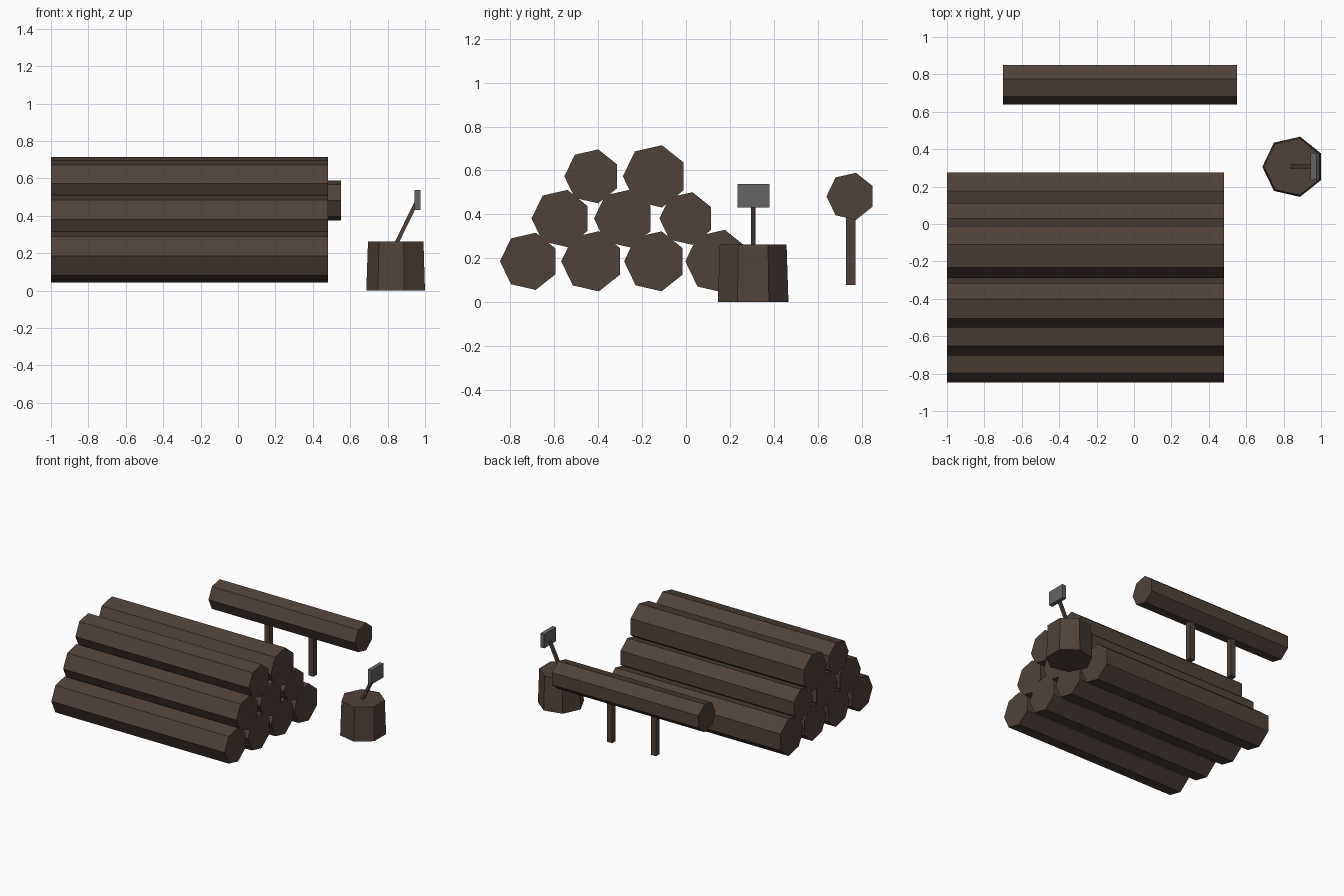
import bpy, bmesh, math
from mathutils import Vector, Matrix

if "Cube" in bpy.data.objects:
    bpy.data.objects.remove(bpy.data.objects["Cube"])


def material(name, rgb):
    m = bpy.data.materials.new(name)
    m.diffuse_color = (*rgb, 1.0)
    m.use_nodes = True
    m.node_tree.nodes["Principled BSDF"].inputs["Base Color"].default_value = m.diffuse_color
    return m


BARK = material("dark brown wood", (0.080, 0.054, 0.042))
STEEL = material("grey steel", (0.120, 0.125, 0.130))


def finish(name, bm, mat):
    bmesh.ops.recalc_face_normals(bm, faces=bm.faces)
    me = bpy.data.meshes.new(name)
    bm.to_mesh(me)
    bm.free()
    me.materials.append(mat)
    ob = bpy.data.objects.new(name, me)
    bpy.context.collection.objects.link(ob)
    return ob


def loft(name, rings, mat):
    """Solid between two matching rings of points."""
    bm = bmesh.new()
    a, b = [[bm.verts.new(p) for p in ring] for ring in rings]
    n = len(a)
    for i in range(n):
        j = (i + 1) % n
        bm.faces.new((a[i], a[j], b[j], b[i]))
    bm.faces.new(a)
    bm.faces.new(b)
    return finish(name, bm, mat)


def heptagon(r):
    """Seven points with one corner on the negative first axis."""
    return [(r * math.cos(math.pi + k * math.tau / 7),
             r * math.sin(math.pi + k * math.tau / 7)) for k in range(7)]


def log(name, x0, x1, y, z, r):
    loft(name, [[(x, y + u, z + v) for u, v in heptagon(r)] for x in (x0, x1)], BARK)


def box(name, centre, size, mat, rot=Matrix()):
    bm = bmesh.new()
    bmesh.ops.create_cube(bm, size=1, matrix=Matrix.Translation(centre) @ rot
                          @ Matrix.Diagonal((*size, 1)))
    return finish(name, bm, mat)


# Stacked log pile: three rows, each with its own log radii
rows = [(0.186, -0.714, (0.1335, 0.1405, 0.140, 0.147)),
        (0.381, -0.570, (0.1335, 0.135, 0.123)),
        (0.573, -0.428, (0.126, 0.1455))]
for ri, (z, y0, radii) in enumerate(rows):
    for i, r in enumerate(radii):
        log(f"pile_log_{ri + 1}_{i + 1}", -1.0, 0.48, y0 + 0.286 * i, z, r)

# Single raised log resting on two posts
log("raised_log", -0.70, 0.55, 0.75, 0.482, 0.110)
for side, dx in (("left", -0.1875), ("right", 0.1875)):
    box(f"{side}_post", (-0.075 + dx, 0.75, 0.245), (0.044, 0.044, 0.336), BARK)

# Tapered chopping stump
SX, SY = 0.851, 0.306
loft("chopping_stump", [[(SX + u, SY + v, z) for u, v in heptagon(r)]
                        for r, z in ((0.165, 0.0), (0.156, 0.262))], BARK)

# Axe: leaning handle with an upright head
lo, hi = Vector((0.842, SY + 0.001, 0.243)), Vector((0.953, SY + 0.001, 0.47))
d = hi - lo
box("axe_handle", (lo + hi) / 2, (0.021, 0.021, d.length), BARK,
    Matrix.Rotation(math.atan2(d.x, d.z), 4, 'Y'))
box("axe_head", (0.960, SY + 0.001, 0.485), (0.032, 0.146, 0.108), STEEL)
